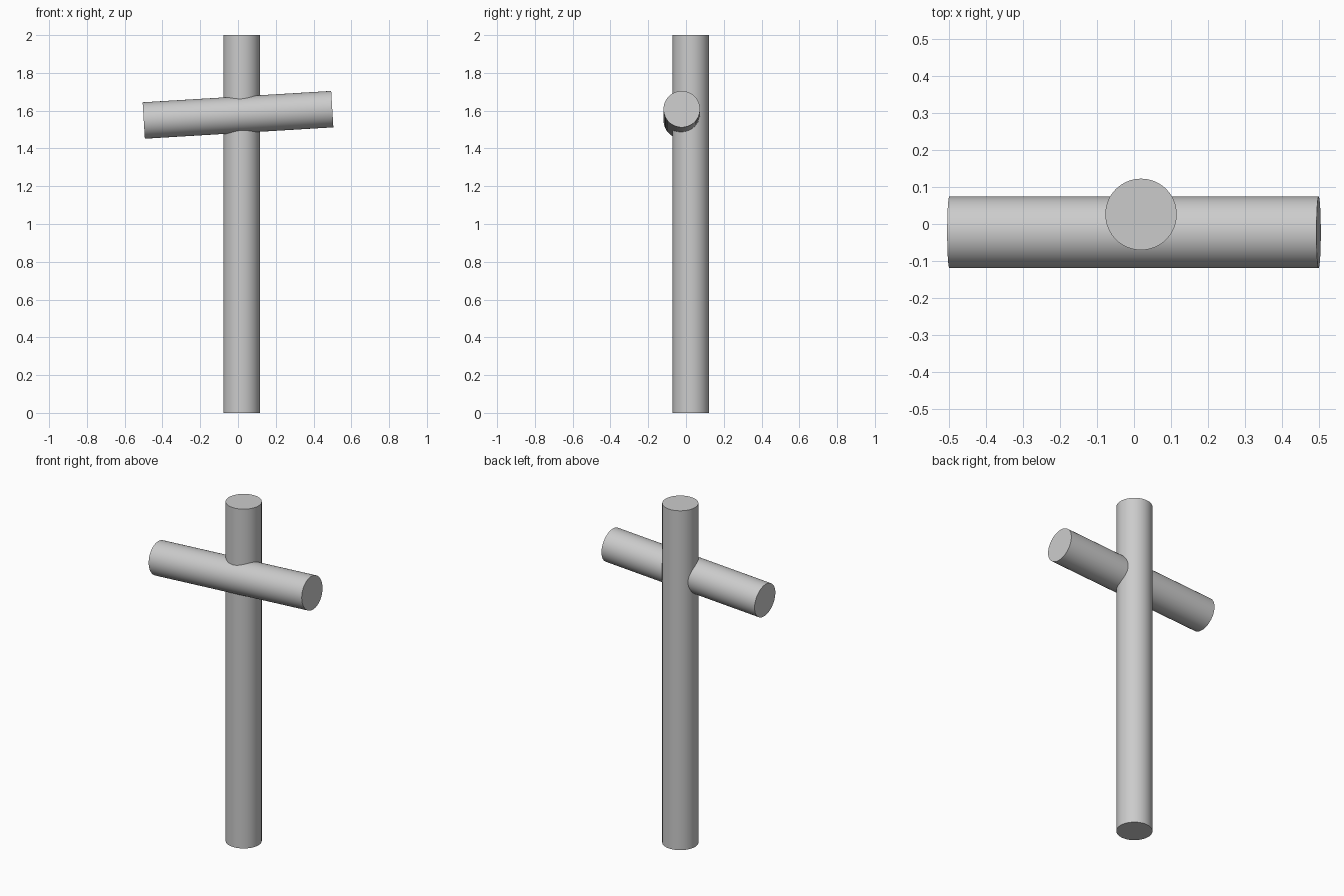
import bpy
import math

cube = bpy.data.objects.get("Cube")
if cube:
    bpy.data.objects.remove(cube, do_unlink=True)

RADIUS = 0.0965

# One plain grey for the whole model
grey = bpy.data.materials.new("plain_grey")
grey.use_nodes = True
colour = (0.6, 0.6, 0.6, 1)
grey.diffuse_color = colour
grey.node_tree.nodes["Principled BSDF"].inputs["Base Color"].default_value = colour


def add_pole(name, length, location, tilt=0):
    """Smooth round pole, leaning about the y axis by tilt degrees."""
    bpy.ops.mesh.primitive_cylinder_add(
        vertices=64, radius=RADIUS, depth=length, location=location,
        rotation=(0, math.radians(tilt), 0))
    pole = bpy.context.object
    pole.name = name
    pole.data.materials.append(grey)
    bpy.ops.object.shade_smooth_by_angle(angle=math.radians(30))
    return pole


# Upright post
add_pole("upright_post", 2, (0.019, 0.026, 1))

# Crossbar, set forward of the post and rising towards the left
add_pole("crossbar", 1, (0, -0.0225, 1.578), tilt=90 - 3.45)
